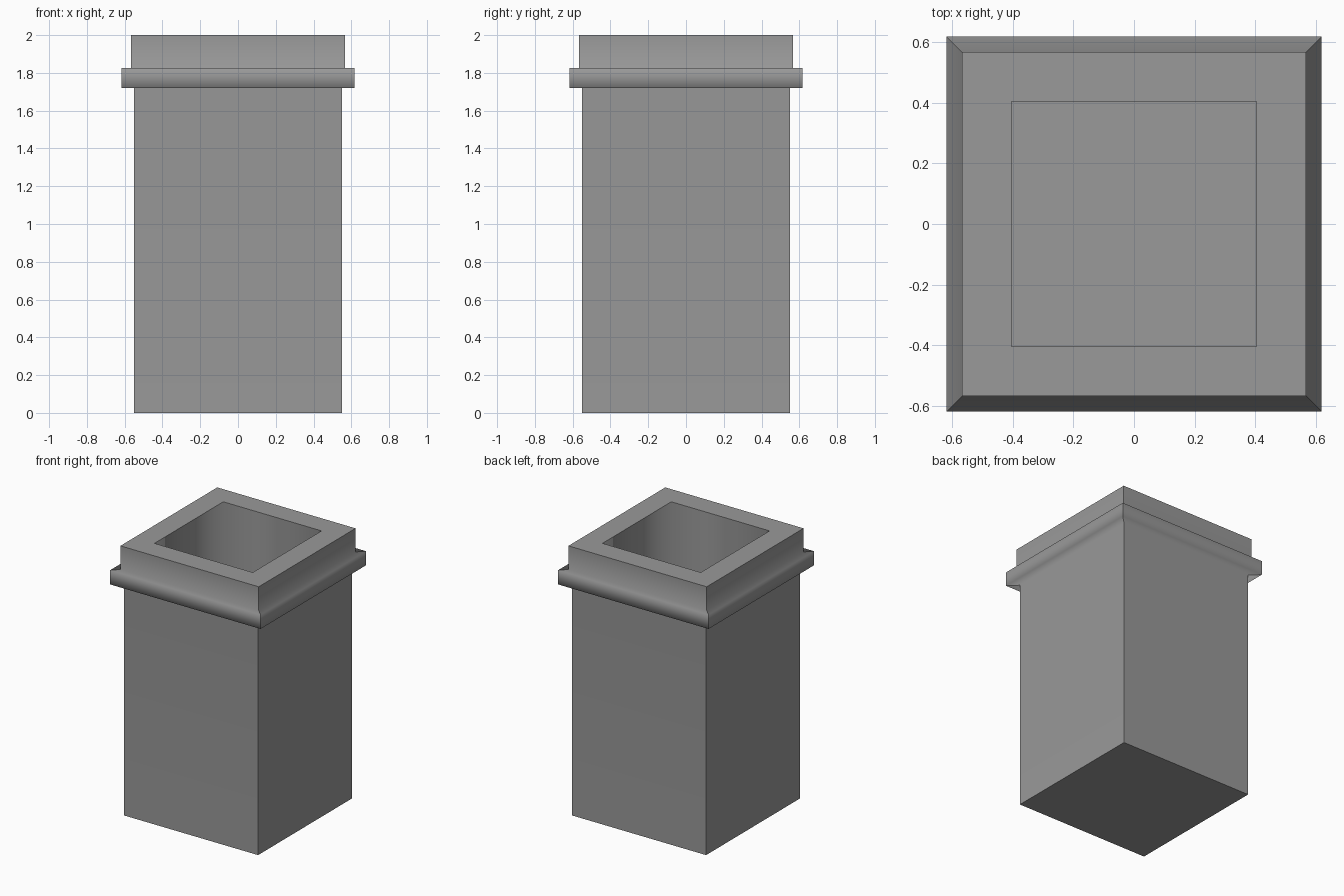
import bpy, bmesh

if "Cube" in bpy.data.objects:
    bpy.data.objects.remove(bpy.data.objects["Cube"])

# Square rings (half width, height, hard crease) from outer base, over the rim, to inner floor
RINGS = [
    (0.55, 0.0, True),     # base
    (0.55, 1.72, False),   # top of body wall
    (0.617, 1.72, False),  # underside of moulding
    (0.617, 1.825, False), # top of moulding
    (0.567, 1.825, False), # foot of collar
    (0.567, 2.0, True),    # outer rim
    (0.403, 2.0, True),    # inner rim
    (0.403, 0.05, True),   # inner floor
]
INNER = 6  # first ring of the inside wall

bm = bmesh.new()
corners = [(-1, -1), (1, -1), (1, 1), (-1, 1)]
loops = [[bm.verts.new((x * h, y * h, z)) for x, y in corners] for h, z, _ in RINGS]

# Walls between neighbouring rings
for a, b in zip(loops, loops[1:]):
    for i in range(4):
        j = (i + 1) % 4
        bm.faces.new((a[i], a[j], b[j], b[i])).smooth = True

# Closed base and inner floor
bm.faces.new(loops[0][::-1])
bm.faces.new(loops[-1])

# Hard creases: chosen rings and the outer mitred corners
for loop, (_, _, hard) in zip(loops, RINGS):
    for i in range(4):
        bm.edges.get((loop[i], loop[(i + 1) % 4])).smooth = not hard
for k in range(INNER):
    for i in range(4):
        bm.edges.get((loops[k][i], loops[k + 1][i])).smooth = False

bmesh.ops.recalc_face_normals(bm, faces=bm.faces)
mesh = bpy.data.meshes.new("square_planter")
bm.to_mesh(mesh)
bm.free()
planter = bpy.data.objects.new("square_planter", mesh)
bpy.context.collection.objects.link(planter)

# Large faces stay flat while the small moulding faces blend
weighted = planter.modifiers.new("weighted_normals", "WEIGHTED_NORMAL")
weighted.mode = 'FACE_AREA'
weighted.keep_sharp = True

# Mid grey
grey = bpy.data.materials.new("mid_grey")
grey.diffuse_color = (0.32, 0.32, 0.32, 1)
grey.use_nodes = True
grey.node_tree.nodes["Principled BSDF"].inputs["Base Color"].default_value = grey.diffuse_color
mesh.materials.append(grey)
